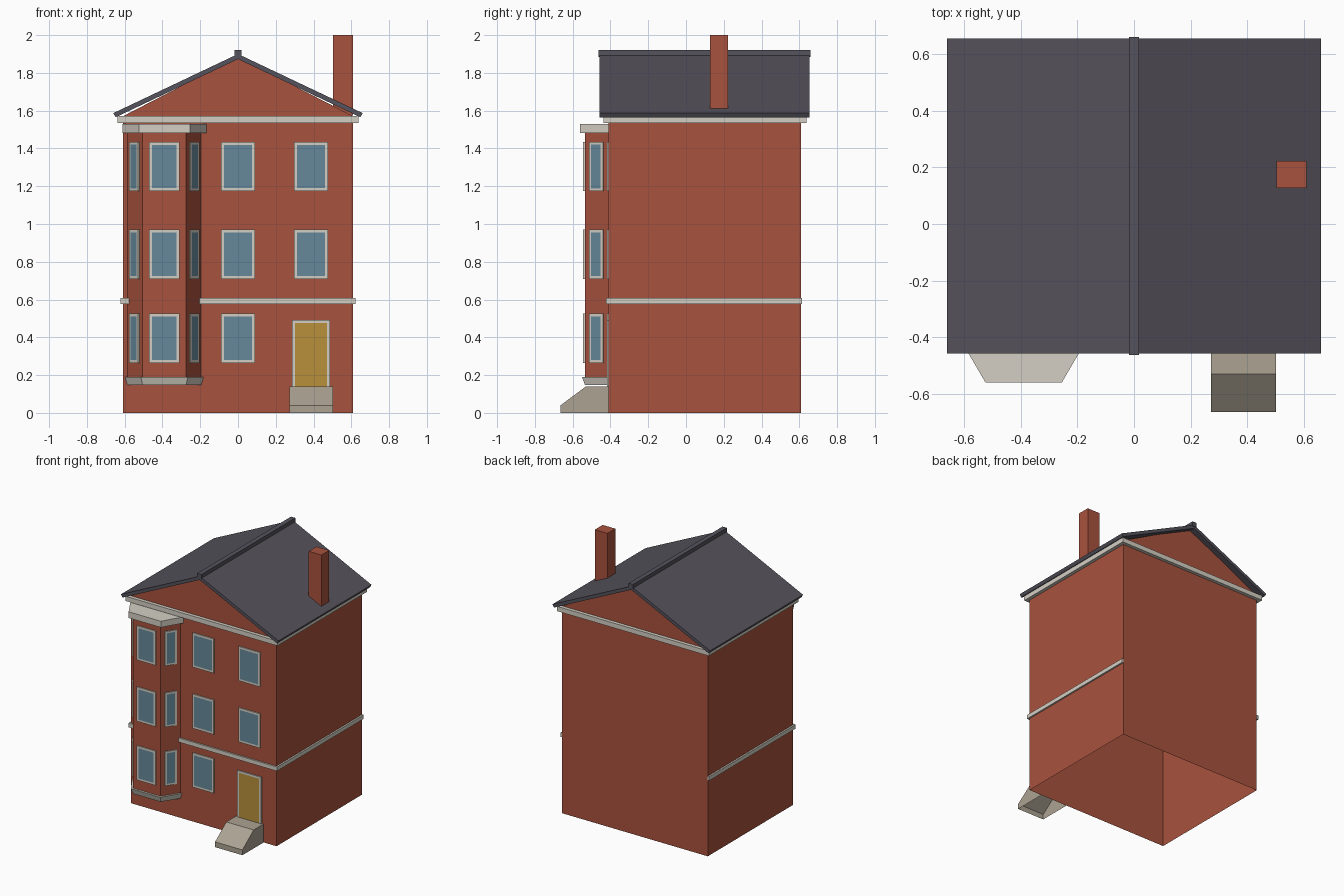
import bpy, bmesh, math
from mathutils import Matrix, Vector

cube = bpy.data.objects.get("Cube")
if cube:
    bpy.data.objects.remove(cube, do_unlink=True)


def material(name, hex_colour):
    """Flat material from an sRGB hex string, stored as linear values."""
    srgb = [c / 255 for c in bytes.fromhex(hex_colour)]
    rgba = [((c + 0.055) / 1.055) ** 2.4 for c in srgb] + [1]
    mat = bpy.data.materials.new(name)
    mat.use_nodes = True
    mat.diffuse_color = rgba
    mat.node_tree.nodes["Principled BSDF"].inputs["Base Color"].default_value = rgba
    return mat


brick = material("red_brick", "A8523D")
trim = material("pale_trim", "D4CFC4")
slate = material("roof_slate", "55525C")
glass = material("window_glass", "66899B")
door_paint = material("ochre_door", "B8903B")
stone = material("step_stone", "ABA292")


def add(name, bm, *mats):
    mesh = bpy.data.meshes.new(name)
    bm.to_mesh(mesh)
    bm.free()
    for m in mats:
        mesh.materials.append(m)
    obj = bpy.data.objects.new(name, mesh)
    bpy.context.collection.objects.link(obj)
    return obj


def loft(name, ring_a, ring_b, mat, open_bottom=False):
    """Solid between two matching rings of points."""
    bm = bmesh.new()
    a = [bm.verts.new(p) for p in ring_a]
    b = [bm.verts.new(p) for p in ring_b]
    bm.faces.new(a)
    bm.faces.new(b)
    for i in range(len(a)):
        j = (i + 1) % len(a)
        bm.faces.new((a[i], a[j], b[j], b[i]))
    bmesh.ops.recalc_face_normals(bm, faces=bm.faces)
    if open_bottom:
        floor = [f for f in bm.faces if f.normal.z < -0.9]
        bmesh.ops.delete(bm, geom=floor, context="FACES")
    return add(name, bm, mat)


def extrude_y(name, profile, y0, y1, mat, open_bottom=False):
    return loft(name, [(x, y0, z) for x, z in profile],
                [(x, y1, z) for x, z in profile], mat, open_bottom)


def box(name, x, y, z, mat):
    return extrude_y(name, [(x[0], z[0]), (x[1], z[0]), (x[1], z[1]), (x[0], z[1])], *y, mat)


def panel(name, centre, width, height, angle, fill, border=0.022):
    """Thin framed plate on a wall; its inset front face takes the fill colour."""
    bm = bmesh.new()
    bmesh.ops.create_cube(bm, size=1)
    bmesh.ops.scale(bm, vec=(width, 0.008, height), verts=bm.verts)
    bmesh.ops.translate(bm, vec=(0, -0.005, 0), verts=bm.verts)
    bm.normal_update()
    front = [f for f in bm.faces if f.normal.y < -0.9]
    bmesh.ops.inset_region(bm, faces=front, thickness=border)
    front[0].material_index = 1
    bm.transform(Matrix.Translation(Vector(centre)) @ Matrix.Rotation(angle, 4, "Z"))
    add(name, bm, trim, fill)


# Walls with both gables
WX, FRONT, BACK = 0.61, -0.41, 0.61
extrude_y("house_walls", [(-WX, 0), (WX, 0), (WX, 1.57), (0, 1.885), (-WX, 1.57)],
          FRONT, BACK, brick, open_bottom=True)

# Roof, ridge cap and chimney
extrude_y("roof", [(0, 1.9), (0.66, 1.587), (0.648, 1.565), (0, 1.873),
                   (-0.648, 1.565), (-0.66, 1.587)], -0.458, 0.655, slate)
box("ridge_cap", (-0.018, 0.018), (-0.463, 0.66), (1.885, 1.92), slate)
box("chimney", (0.503, 0.609), (0.128, 0.222), (1.575, 2), brick)


# Trim bands around the walls
def band(name, reach, z, with_back):
    gap = 0.001
    end = BACK + reach if with_back else BACK + 0.003
    box(name + "_front", (-WX - reach, WX + reach), (FRONT - reach, FRONT - gap), z, trim)
    for side, s in (("left", 1), ("right", -1)):
        box(f"{name}_{side}", (s * (WX + gap), s * (WX + reach)), (FRONT - gap, end), z, trim)
    if with_back:
        box(name + "_back", (-WX - gap, WX + gap), (BACK + gap, end), z, trim)


band("eaves_band", 0.027, (1.535, 1.571), True)
band("storey_band", 0.013, (0.577, 0.608), False)

# Bay
BAY_X, BAY_BACK, BAY_HALF, BAY_Y = -0.39, 0.195, 0.115, -0.535


def bay_ring(back_half, front_half, y, z):
    back_y = FRONT - 0.001
    return [(BAY_X - back_half, back_y, z), (BAY_X - front_half, y, z),
            (BAY_X + front_half, y, z), (BAY_X + back_half, back_y, z)]


bay_plan = (BAY_BACK, BAY_HALF, BAY_Y)
cornice_plan = (0.222, 0.135, -0.56)
loft("bay_walls", bay_ring(*bay_plan, 0.185), bay_ring(*bay_plan, 1.485), brick)
loft("bay_base", bay_ring(*bay_plan, 0.147), bay_ring(0.208, 0.124, -0.55, 0.19), trim)
loft("bay_cornice", bay_ring(*cornice_plan, 1.483), bay_ring(*cornice_plan, 1.53), trim)

# Windows on every storey
bay_turn = math.atan2(FRONT - BAY_Y, BAY_BACK - BAY_HALF)
side_offset = (BAY_BACK + BAY_HALF) / 2
for storey, z in enumerate((0.395, 0.84, 1.304), 1):
    height = 0.26
    panel(f"bay_front_window_{storey}", (BAY_X, BAY_Y, z), 0.16, height, 0, glass)
    for side, s in (("left", 1), ("right", -1)):
        panel(f"bay_{side}_window_{storey}",
              (BAY_X + s * side_offset, (FRONT + BAY_Y) / 2, z),
              0.088, height, s * bay_turn, glass, 0.02)
    panel(f"middle_window_{storey}", (0, FRONT, z), 0.18, height, 0, glass)
    if storey > 1:
        panel(f"left_window_{storey}", (0.386, FRONT, z), 0.18, height, 0, glass)

# Door and entrance step
panel("front_door", (0.387, FRONT, 0.305), 0.2, 0.375, 0, door_paint)
step_profile = [(FRONT - 0.001, 0), (-0.664, 0), (-0.664, 0.04), (-0.53, 0.14), (FRONT - 0.001, 0.14)]
loft("entrance_step", [(0.273, y, z) for y, z in step_profile],
     [(0.502, y, z) for y, z in step_profile], stone, open_bottom=True)
